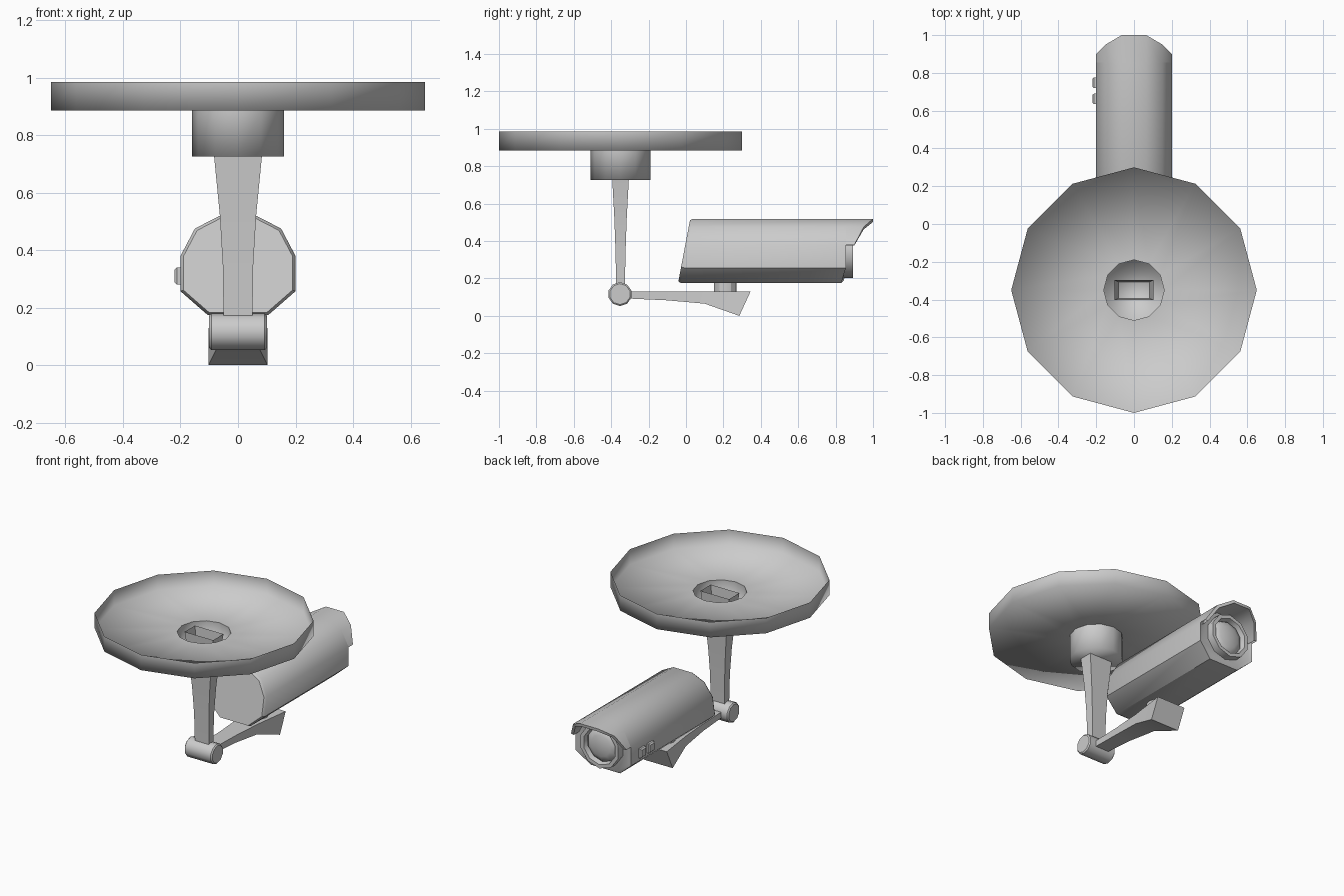
import bpy, bmesh, math
from mathutils import Vector

if "Cube" in bpy.data.objects:
    bpy.data.objects.remove(bpy.data.objects["Cube"])


def loft(name, rings, start=True, end=True, closed=True, angle=30):
    """Skin a list of point rings; optionally cap both ends. angle=None: fully smooth."""
    bm = bmesh.new()
    vs = [[bm.verts.new(p) for p in r] for r in rings]
    n = len(rings[0])
    for a, b in zip(vs, vs[1:]):
        for i in range(n if closed else n - 1):
            j = (i + 1) % n
            bm.faces.new((a[i], a[j], b[j], b[i]))
    if start:
        bm.faces.new(vs[0][::-1])
    if end:
        bm.faces.new(vs[-1])
    bmesh.ops.recalc_face_normals(bm, faces=bm.faces)
    me = bpy.data.meshes.new(name)
    bm.to_mesh(me)
    bm.free()
    ob = bpy.data.objects.new(name, me)
    bpy.context.collection.objects.link(ob)
    me.shade_smooth()
    if angle is not None:
        me.set_sharp_from_angle(angle=math.radians(angle))
    return ob


def circle(center, r, n, axis='z'):
    out = []
    for i in range(n):
        t = 2 * math.pi * i / n
        a, b = r * math.cos(t), r * math.sin(t)
        off = {'z': (a, b, 0), 'y': (b, 0, a), 'x': (0, b, a)}[axis]
        out.append(Vector(center) + Vector(off))
    return out


def rect(y, z, hx, hy):
    return [(-hx, y - hy, z), (hx, y - hy, z), (hx, y + hy, z), (-hx, y + hy, z)]


PY = -0.35  # mount axis

# Open ceiling dish and its hub cup
loft("ceiling_dish", [circle((0, PY, z), r, 12) for r, z in
                      ((0.16, 0.885), (0.65, 0.885), (0.65, 0.985))],
     start=False, end=False, angle=None)
loft("hub_cup", [circle((0, PY, z), 0.16, 12) for z in (0.725, 0.885)],
     end=False, angle=None)

# Tapered hollow drop post
loft("drop_post", [rect(PY, z, hx, hy) for z, hx, hy in
                   ((0.15, 0.05, 0.023), (0.35, 0.053, 0.027), (0.52, 0.063, 0.033),
                    (0.725, 0.083, 0.044), (0.88, 0.103, 0.053))], end=False)

# Pivot barrel with chamfered ends
loft("pivot_barrel", [circle((x, PY - 0.003, 0.116), r, 10, 'x') for x, r in
                      ((-0.1, 0.056), (-0.093, 0.064), (0.093, 0.064), (0.1, 0.056))],
     angle=40)

# Flared support arm with wedge end
loft("support_arm", [[(-h, yb, zb), (h, yb, zb), (h, yt, 0.13), (-h, yt, 0.13)]
                     for yb, yt, zb, h in ((-0.32, -0.32, 0.093, 0.048),
                                           (-0.10, -0.10, 0.083, 0.055),
                                           (0.10, 0.10, 0.065, 0.07),
                                           (0.285, 0.345, 0.0, 0.103))])
loft("body_stand", [circle((0, 0.21, z), 0.06, 12) for z in (0.12, 0.19)])

# Camera housing: ten-sided section, slanted rear, stepped front
half = [(0.106, 0.175), (0.2, 0.257), (0.2, 0.38), (0.15, 0.475), (0.065, 0.519)]
section = half + [(-x, z) for x, z in half[::-1]]
CZ = 0.345


def ring(y_of_z, s=1.0):
    return [(x * s, y_of_z(z), CZ + (z - CZ) * s) for x, z in section]


rear = lambda z: -0.04 + (z - 0.18) * 0.18
front = lambda z: 0.83 if z < 0.2 else 0.855
loft("camera_housing", [ring(rear, 0.95), ring(lambda z: rear(z) + 0.015),
                        ring(front), ring(lambda z: 0.845, 0.9)], angle=40)

# Sun visor over the lens
hood = half[2:] + [(-x, z) for x, z in half[:1:-1]]
tip = {0.38: 0.90, 0.475: 0.95, 0.519: 1.0}


def hood_ring(s, start):
    return [(x * s, 0.84 if start else tip[z], CZ + (z - CZ) * s) for x, z in hood]


loft("sun_visor", [hood_ring(1.0, True), hood_ring(1.0, False),
                   hood_ring(0.9, False), hood_ring(0.9, True)],
     start=False, end=False, closed=False, angle=40)

# Lens bezel and domed glass
loft("lens_bezel", [circle((0, y, CZ), r, 10, 'y') for y, r in
                    ((0.84, 0.142), (0.893, 0.142), (0.893, 0.118), (0.86, 0.11))],
     start=False, end=False, angle=40)
loft("lens_dome", [circle((0, 0.855 + 0.035 * math.sin(t), CZ), 0.112 * math.cos(t), 10, 'y')
                   for t in (0, 0.45, 0.9, 1.35)], start=False, angle=None)

# Two side buttons
for i, y in enumerate((0.662, 0.748)):
    def pad(x, s):
        return [(x, y + a * 0.028 * s, 0.31 + b * 0.03 * s)
                for a, b in ((-1, -1), (1, -1), (1, 1), (-1, 1))]
    loft(f"side_button_{i + 1}", [pad(-0.19, 1), pad(-0.212, 1), pad(-0.22, 0.75)])
